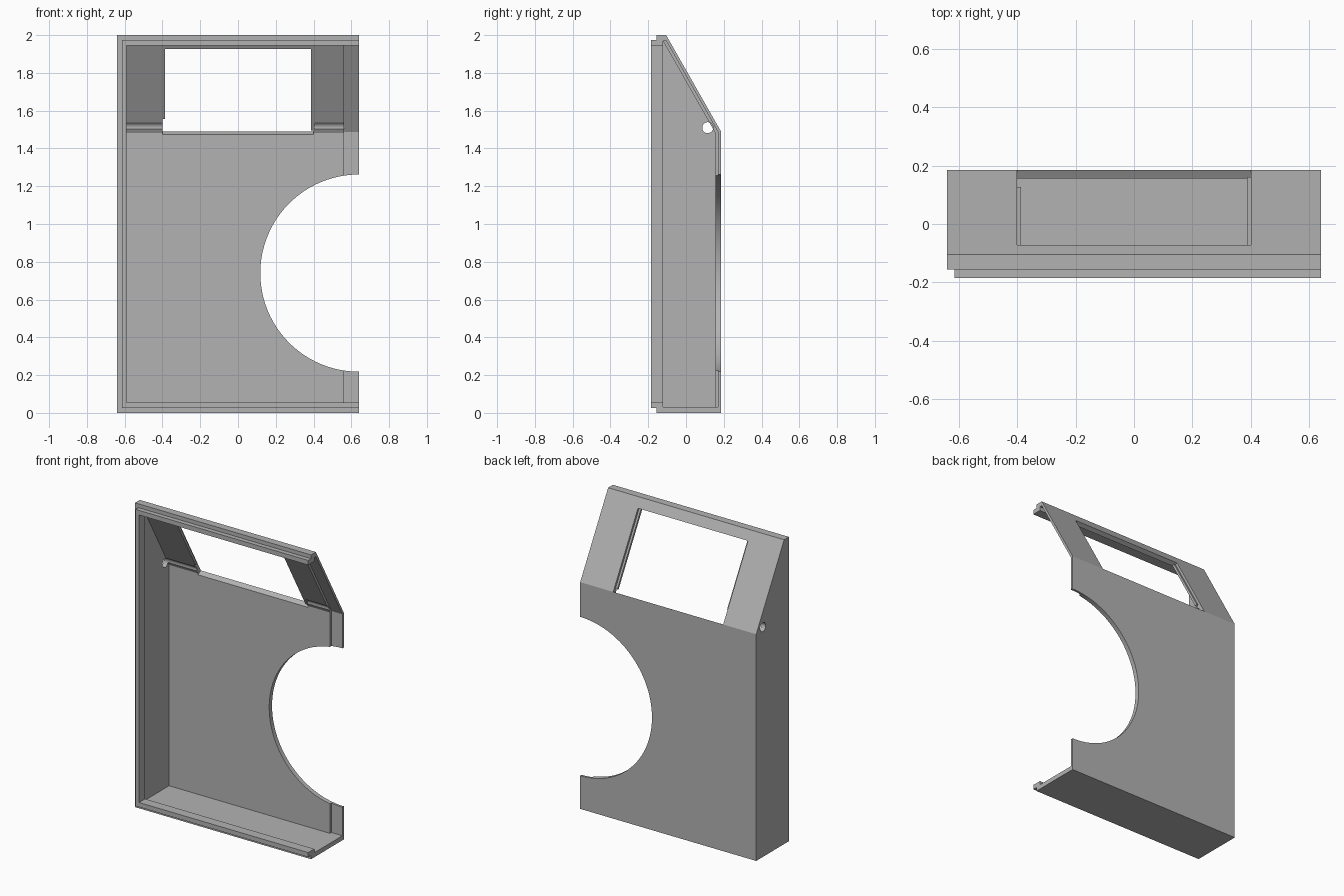
import bpy, bmesh, math
from mathutils import Vector

if "Cube" in bpy.data.objects:
    bpy.data.objects.remove(bpy.data.objects["Cube"], do_unlink=True)

# One plain grey plastic
grey = bpy.data.materials.new("plain_grey")
grey.use_nodes = True
colour = (0.45, 0.45, 0.45, 1)
grey.diffuse_color = colour
grey.node_tree.nodes["Principled BSDF"].inputs["Base Color"].default_value = colour

W, FRONT, BACK, TOP = 0.64, -0.155, 0.185, 2.0
WALL = 0.03
CREST, BEND = Vector((-0.105, TOP)), Vector((BACK, 1.49))
ALONG = (BEND - CREST).normalized()
INWARD = Vector((ALONG.y, -ALONG.x))
SLOPE_LEN = (BEND - CREST).length


def prism(name, points, lo, hi, axis="x"):
    """Extrude a closed profile: (y, z) along x, or (x, z) along y."""
    bm = bmesh.new()
    place = (lambda p: (lo, p[0], p[1])) if axis == "x" else (lambda p: (p[0], lo, p[1]))
    face = bm.faces.new([bm.verts.new(place(p)) for p in points])
    new = bmesh.ops.extrude_face_region(bm, geom=[face])["geom"]
    shift = Vector((hi - lo, 0, 0)) if axis == "x" else Vector((0, hi - lo, 0))
    bmesh.ops.translate(bm, vec=shift, verts=[g for g in new if isinstance(g, bmesh.types.BMVert)])
    bmesh.ops.recalc_face_normals(bm, faces=bm.faces)
    mesh = bpy.data.meshes.new(name)
    bm.to_mesh(mesh)
    bm.free()
    mesh.materials.append(grey)
    obj = bpy.data.objects.new(name, mesh)
    bpy.context.collection.objects.link(obj)
    return obj


def circle(u, v, r, n):
    return [(u + r * math.cos(2 * math.pi * i / n), v + r * math.sin(2 * math.pi * i / n))
            for i in range(n)]


def on_slope(s, depth):
    return CREST + ALONG * s + INWARD * depth


def slope_quad(s0, s1, d0, d1):
    return [on_slope(s0, d0), on_slope(s1, d0), on_slope(s1, d1), on_slope(s0, d1)]


def cavity(thick, front):
    """Inside profile, with the back and slope moved in by thick."""
    base = on_slope(0, thick)
    high, deep = TOP - WALL, BACK - thick
    crest_y = base.x + (high - base.y) * ALONG.x / ALONG.y
    bend_z = base.y + (deep - base.x) * ALONG.y / ALONG.x
    return [(front, WALL), (deep, WALL), (deep, bend_z), (crest_y, high), (front, high)]


def apply_boolean(target, other, operation):
    other.hide_render = True
    mod = target.modifiers.new(operation, "BOOLEAN")
    mod.operation, mod.solver, mod.object = operation, "EXACT", other
    bpy.context.view_layer.objects.active = target
    bpy.ops.object.modifier_apply(modifier=mod.name)
    bpy.data.objects.remove(other, do_unlink=True)


# Half shell, open at the front and at the left side
shell = prism("case_shell", [(FRONT, 0), (BACK, 0), BEND, CREST, (FRONT, TOP)], -W, W)
cutters = [
    prism("cavity_cutter", cavity(WALL, -0.4), WALL - W, 0.8),
    prism("joint_step_cutter", cavity(WALL / 2, -0.4), 0.56, 0.8),
    prism("round_opening_cutter", circle(W, 0.74, 0.522, 96), 0.1, 0.3, "y"),
    prism("window_cutter", slope_quad(0.067, SLOPE_LEN, -0.1, 0.06), -0.4, 0.4),
    prism("hinge_hole_cutter", circle(0.115, 1.51, 0.029, 32), -0.8, 0.56),
]
for cutter in cutters:
    apply_boolean(shell, cutter, "DIFFERENCE")

# Raised lip round the front rim
a, b = 0.025, 0.055
lip = prism("front_lip", [(W, a), (a - W, a), (a - W, TOP - a), (W, TOP - a),
                          (W, TOP - b), (0.05 - W, TOP - b), (0.05 - W, b), (W, b)],
            -0.185, -0.122, "y")
apply_boolean(shell, lip, "UNION")

# Thin ledges at the window sides
for name, x0, x1, end in (("right_window_ledge", -0.405, -0.387, 0.495),
                          ("left_window_ledge", 0.387, 0.405, 0.565)):
    ledge = prism(name, slope_quad(0.06, end, WALL / 2, WALL), x0, x1)
    apply_boolean(shell, ledge, "UNION")

# Smooth curves, crisp edges
bpy.ops.object.select_all(action="DESELECT")
shell.select_set(True)
bpy.context.view_layer.objects.active = shell
bpy.ops.object.shade_smooth_by_angle(angle=math.radians(25))
